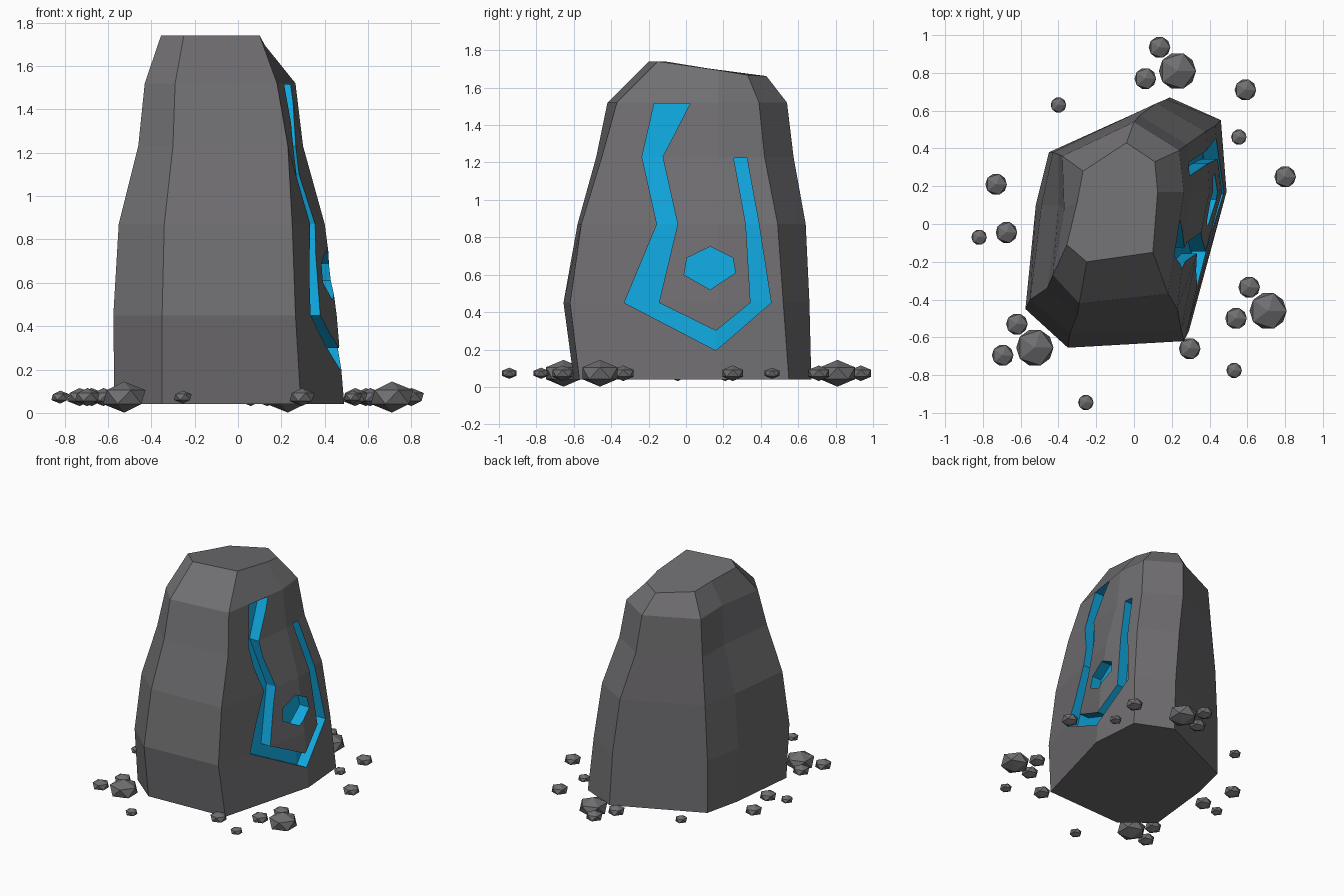
import bpy
import bmesh

cube = bpy.data.objects.get("Cube")
if cube:
    bpy.data.objects.remove(cube, do_unlink=True)


def make_material(name, color):
    mat = bpy.data.materials.new(name)
    mat.use_nodes = True
    mat.diffuse_color = (*color, 1)
    mat.node_tree.nodes["Principled BSDF"].inputs["Base Color"].default_value = (*color, 1)
    return mat


stone = make_material("grey_stone", (0.16, 0.155, 0.163))
glow = make_material("bright_blue", (0.005, 0.38, 0.72))


def make_object(name, bm, material_index=0):
    bmesh.ops.recalc_face_normals(bm, faces=bm.faces)
    for face in bm.faces:
        face.material_index = material_index
    mesh = bpy.data.meshes.new(name)
    bm.to_mesh(mesh)
    bm.free()
    mesh.materials.append(stone)
    mesh.materials.append(glow)
    obj = bpy.data.objects.new(name, mesh)
    bpy.context.collection.objects.link(obj)
    return obj


# Standing stone: eight-sided outlines stacked by height
heights = [0.04, 0.45, 0.87, 1.23, 1.52, 1.74]
outlines = [
    [(-.57, -.42), (-.35, -.60), (.29, -.57), (.49, .17), (.46, .55), (.19, .67), (-.45, .38), (-.515, .1)],
    [(-.575, -.45), (-.35, -.655), (.265, -.62), (.455, .17), (.43, .52), (.17, .66), (-.45, .38), (-.52, .1)],
    [(-.55, -.4), (-.34, -.58), (.25, -.56), (.4, .17), (.38, .49), (.12, .64), (-.43, .38), (-.49, .1)],
    [(-.46, -.34), (-.3, -.48), (.23, -.45), (.3, .17), (.28, .42), (.03, .575), (-.4, .37), (-.4, .1)],
    [(-.43, -.27), (-.29, -.42), (.18, -.37), (.265, .17), (.24, .39), (0, .54), (-.38, .36), (-.37, .08)],
    [(-.355, -.11), (-.25, -.2), (.1, -.15), (.125, .17), (.11, .33), (-.04, .43), (-.27, .28), (-.3, .12)],
]


def top_height(y):
    return 1.74 - 0.17 * min(max(y + 0.1, 0), 0.46)


bm = bmesh.new()
rings = []
for z, outline in zip(heights, outlines):
    is_top = z == heights[-1]
    rings.append([bm.verts.new((x, y, top_height(y) if is_top else z)) for x, y in outline])
for low, high in zip(rings, rings[1:]):
    for i in range(len(low)):
        j = (i + 1) % len(low)
        bm.faces.new((low[i], low[j], high[j], high[i]))
bm.faces.new(rings[0])
bm.faces.new(rings[-1])
rock = make_object("standing_stone", bm)


def side_x(y, z):
    """Position of the stone's carved side at a given y and height."""
    k = max(i for i in range(len(heights) - 1) if heights[i] <= z)
    t = (z - heights[k]) / (heights[k + 1] - heights[k])
    pts = [(a[0] + (b[0] - a[0]) * t, a[1] + (b[1] - a[1]) * t)
           for a, b in zip(outlines[k][2:5], outlines[k + 1][2:5])]
    p, q = pts[:2] if y < pts[1][1] else pts[1:]
    return p[0] + (q[0] - p[0]) * (y - p[1]) / (q[1] - p[1])


def carve(name, points, polygons, depth=0.08):
    """Cut a recess whose floor follows the surface."""
    bm = bmesh.new()
    floor = [bm.verts.new((side_x(y, z) - depth, y, z)) for y, z in points]
    outer = [bm.verts.new((0.8, y, z)) for y, z in points]
    for poly in polygons:
        bm.faces.new([floor[i] for i in poly])
        bm.faces.new([outer[i] for i in reversed(poly)])
    rim = [e for e in bm.edges if len(e.link_faces) == 1 and e.verts[0] in floor]
    for edge in rim:
        a, b = (floor.index(v) for v in edge.verts)
        bm.faces.new((floor[a], floor[b], outer[b], outer[a]))
    cutter = make_object(name, bm, 1)
    cutter.hide_render = True
    mod = rock.modifiers.new(name, "BOOLEAN")
    mod.operation = "DIFFERENCE"
    mod.solver = "EXACT"
    mod.object = cutter
    bpy.context.view_layer.objects.active = rock
    bpy.ops.object.modifier_apply(modifier=mod.name)
    bpy.data.objects.remove(cutter, do_unlink=True)


# Angular groove: pairs of outer and inner points along its path
groove = [(-.17, 1.515), (.022, 1.515), (-.235, 1.23), (-.125, 1.23),
          (-.155, .87), (-.045, .87), (-.33, .45), (-.145, .45),
          (.16, .195), (.16, .30), (.455, .45), (.345, .45),
          (.39, .87), (.32, .87), (.325, 1.225), (.255, 1.225)]
carve("groove_cutter", groove,
      [(i, i + 1, i + 3, i + 2) for i in range(0, len(groove) - 2, 2)])

# Six-sided hollow
hollow = [(.13, .75), (.25, .69), (.265, .61), (.13, .52), (-.01, .6), (.005, .69)]
carve("hollow_cutter", hollow, [tuple(range(6))])

# Flattened pebbles grouped by size
pebbles = {
    0.11: [(.23, .81), (.71, -.46), (-.525, -.655)],
    0.064: [(.135, .935), (.06, .77), (.59, .71), (.80, .25), (-.73, .21), (-.675, -.045),
            (.61, -.335), (.54, -.5), (.295, -.66), (-.62, -.53), (-.695, -.695)],
    0.046: [(.555, .46), (-.40, .63), (-.82, -.07), (.53, -.775), (-.255, -.945)],
}
for radius, places in pebbles.items():
    for x, y in places:
        bm = bmesh.new()
        bmesh.ops.create_icosphere(bm, subdivisions=1, radius=radius)
        pebble = make_object("pebble", bm)
        pebble.location = (x, y, 0.073)
        pebble.scale.z = 0.65
